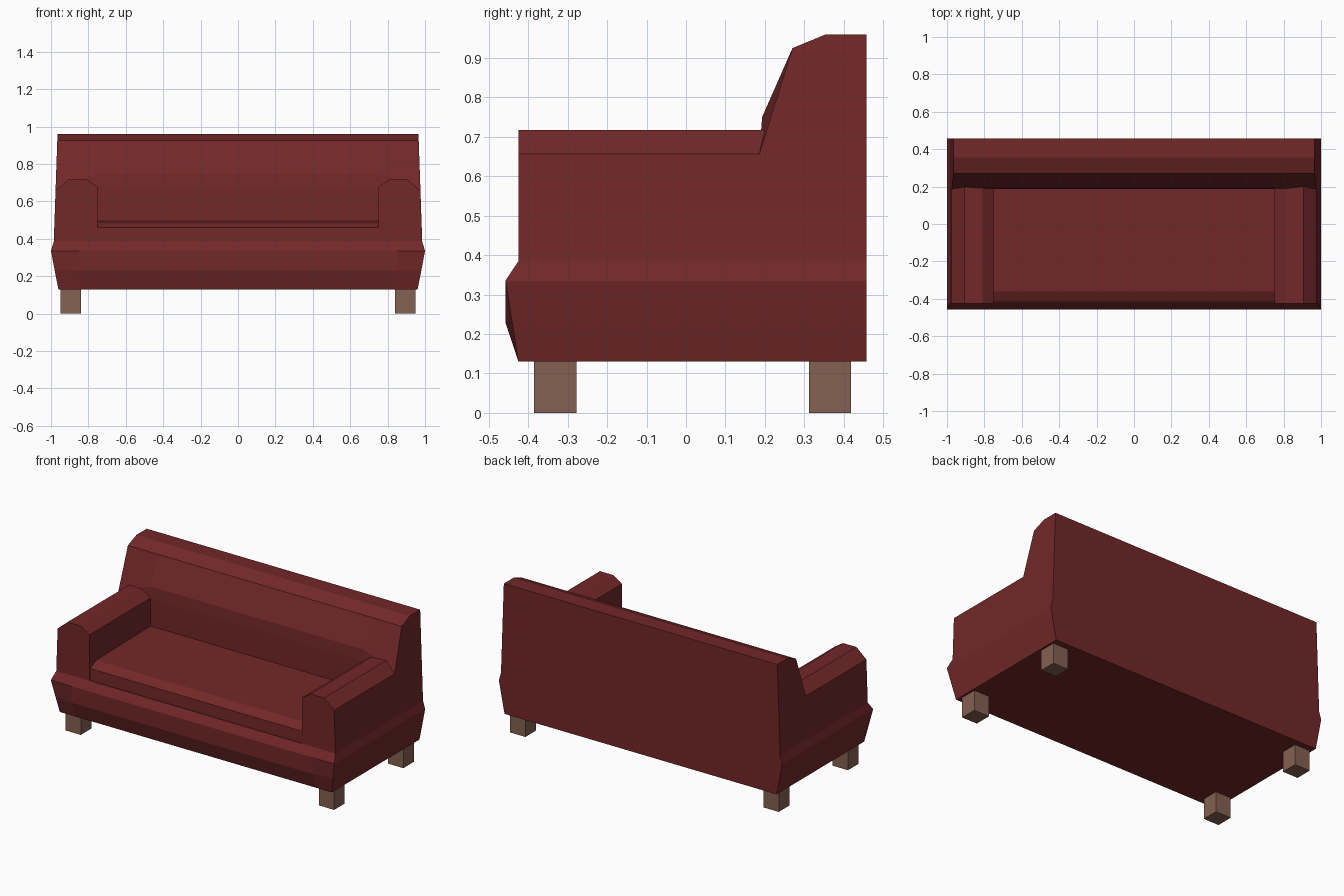
import bpy, bmesh

if "Cube" in bpy.data.objects:
    bpy.data.objects.remove(bpy.data.objects["Cube"])


def material(name, rgb):
    m = bpy.data.materials.new(name)
    m.diffuse_color = (*rgb, 1)
    m.use_nodes = True
    m.node_tree.nodes["Principled BSDF"].inputs["Base Color"].default_value = m.diffuse_color
    return m


RED = material("dark red fabric", (0.17, 0.021, 0.022))
WOOD = material("brown wood", (0.23, 0.12, 0.085))


def loft(name, sections, mat):
    """Skin matching closed loops of points and cap both ends."""
    bm = bmesh.new()
    rings = [[bm.verts.new(p) for p in s] for s in sections]
    n = len(rings[0])
    for a, b in zip(rings, rings[1:]):
        for i in range(n):
            j = (i + 1) % n
            bm.faces.new((a[i], a[j], b[j], b[i]))
    bm.faces.new(rings[0][::-1])
    bm.faces.new(rings[-1])
    bmesh.ops.recalc_face_normals(bm, faces=bm.faces)
    me = bpy.data.meshes.new(name)
    bm.to_mesh(me)
    bm.free()
    me.materials.append(mat)
    ob = bpy.data.objects.new(name, me)
    bpy.context.collection.objects.link(ob)
    return ob


def outer(z):
    """Half width of the tapering upper body."""
    return 0.985 - 0.02 * (z - 0.385) / 0.575


BACK = 0.458

# Base: stacked outlines, with a belly along the front
rows = [(0.13, 0.96, -0.425, -0.425), (0.23, 0.98, -0.441, -0.458),
        (0.335, 1.0, -0.458, -0.458), (0.385, 0.985, -0.425, -0.425)]
loft("base", [[(-w, BACK, z), (-w, yc, z), (-0.85, yf, z),
               (0.85, yf, z), (w, yc, z), (w, BACK, z)]
              for z, w, yc, yf in rows], RED)

# Backrest: end profiles differ slightly from the middle profile
top = [(BACK, 0.385), (BACK, 0.96), (0.355, 0.96), (0.27, 0.925)]
end = top + [(0.19, 0.67), (0.186, 0.655), (0.186, 0.385)]
mid = top + [(0.193, 0.75), (0.188, 0.678), (0.188, 0.385)]
loft("backrest", [[(-outer(z), y, z) for y, z in end],
                  [(-0.75, y, z) for y, z in mid],
                  [(0.75, y, z) for y, z in mid],
                  [(outer(z), y, z) for y, z in end]], RED)

# Armrests: chamfered section run from front to backrest
arm = [(0.75, 0.38), (0.75, 0.678), (0.81, 0.718), (0.905, 0.718),
       (outer(0.657), 0.657), (outer(0.385), 0.385)]
for side, s in (("left", -1), ("right", 1)):
    loft(side + "_armrest", [[(s * x, y, z) for x, z in arm]
                             for y in (-0.425, 0.2)], RED)

# Seat cushion with sloped front edge
seat = [(-0.42, 0.38), (-0.418, 0.46), (-0.36, 0.49), (0.2, 0.5), (0.2, 0.38)]
loft("seat_cushion", [[(x, y, z) for y, z in seat] for x in (-0.75, 0.75)], RED)

# Legs
for side, s in (("left", -1), ("right", 1)):
    for place, y0 in (("front", -0.385), ("back", 0.312)):
        loft(f"{place}_{side}_leg",
             [[(s * x, y, z) for x, y in ((0.84, y0), (0.948, y0),
                                          (0.948, y0 + 0.107), (0.84, y0 + 0.107))]
              for z in (0, 0.131)], WOOD)
